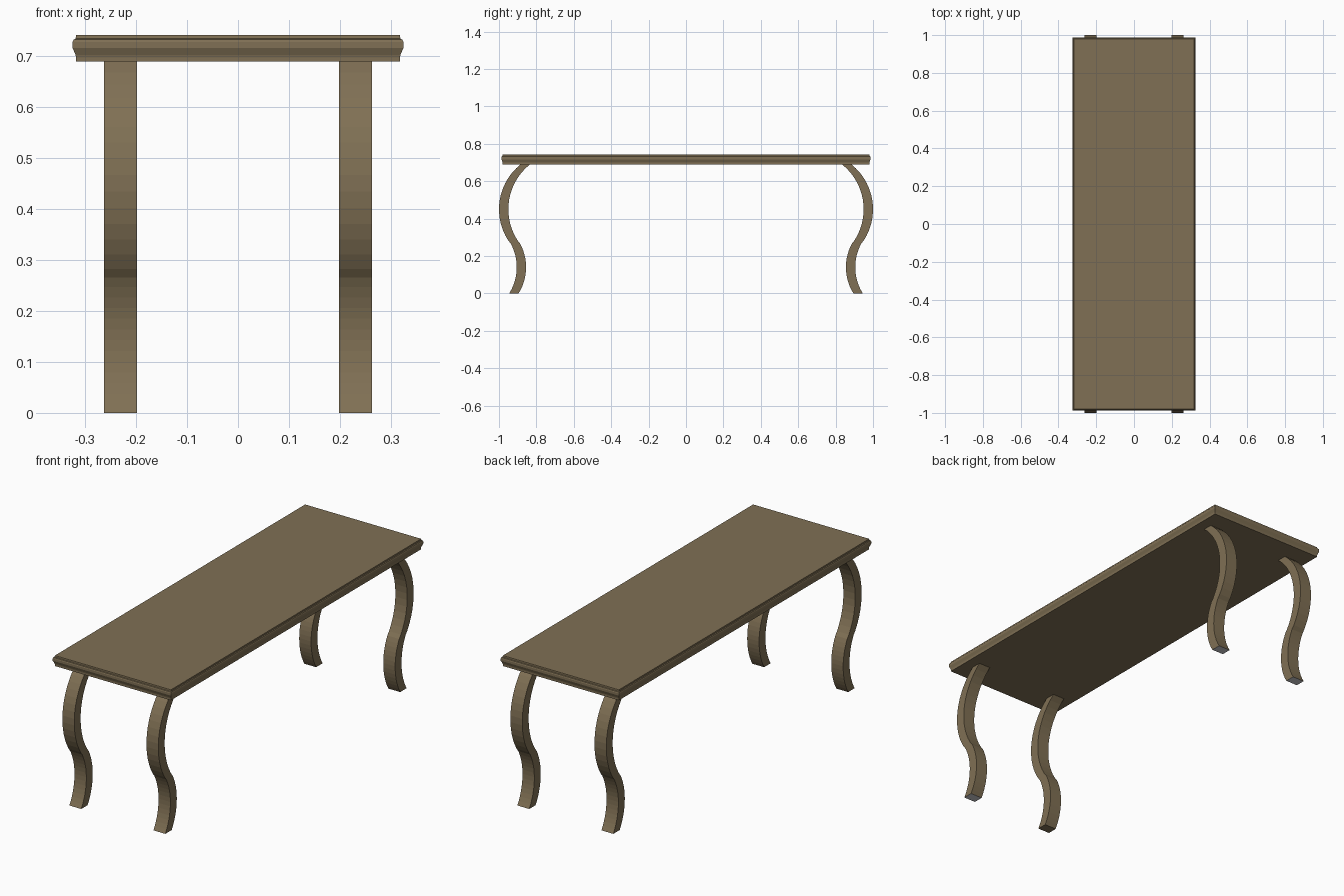
import bpy, bmesh, math

if "Cube" in bpy.data.objects:
    bpy.data.objects.remove(bpy.data.objects["Cube"])


def material(name, rgb):
    m = bpy.data.materials.new(name)
    m.diffuse_color = (*rgb, 1.0)
    m.use_nodes = True
    m.node_tree.nodes["Principled BSDF"].inputs["Base Color"].default_value = m.diffuse_color
    return m


wood = material("brown wood", (0.215, 0.162, 0.089))
pale = material("pale grey foot", (0.6, 0.6, 0.62))


def make_object(name, bm, mats):
    bmesh.ops.recalc_face_normals(bm, faces=bm.faces)
    mesh = bpy.data.meshes.new(name)
    bm.to_mesh(mesh)
    bm.free()
    for m in mats:
        mesh.materials.append(m)
    ob = bpy.data.objects.new(name, mesh)
    bpy.context.collection.objects.link(ob)
    return ob


def loft(bm, rings):
    """Skin a list of four-sided rings and close both ends."""
    rows = [[bm.verts.new(p) for p in ring] for ring in rings]
    for a, b in zip(rows, rows[1:]):
        for i in range(4):
            j = (i + 1) % 4
            bm.faces.new((a[i], a[j], b[j], b[i]))
    bm.faces.new(rows[0])
    bm.faces.new(rows[-1])


# Table top: rectangle stacked through a moulded edge profile (inset, height)
HALF_X, HALF_Y = 0.325, 0.987
edge = [(0.007, 0.690), (0.007, 0.698), (0.006, 0.703), (0.003, 0.710),
        (0.000, 0.717), (0.000, 0.728), (0.002, 0.733), (0.006, 0.735),
        (0.007, 0.742)]
bm = bmesh.new()
rings = []
for inset, z in edge:
    x, y = HALF_X - inset, HALF_Y - inset
    rings.append([(-x, -y, z), (x, -y, z), (x, y, z), (-x, y, z)])
loft(bm, rings)
make_object("table_top", bm, [wood])

# Leg centre curve: two tangent arcs forming an S (inner edge, y against z)
LEG_TOP, LEG_DEPTH = 0.69, 0.05
R_UP, C_UP = 0.306, (0.644, 0.45)
R_LOW, C_LOW = 0.265, (1.120, 0.14)
BEND = math.atan2(C_UP[1] - C_LOW[1], C_LOW[0] - C_UP[0])
STEPS = 14


def leg_curve():
    pts = []
    start = -math.asin(C_LOW[1] / R_LOW)
    for i in range(STEPS):
        a = start + (BEND - start) * i / STEPS
        pts.append((C_LOW[0] - R_LOW * math.cos(a), C_LOW[1] + R_LOW * math.sin(a)))
    end = math.asin((LEG_TOP - C_UP[1]) / R_UP)
    for i in range(STEPS + 1):
        a = -BEND + (end + BEND) * i / STEPS
        pts.append((C_UP[0] + R_UP * math.cos(a), C_UP[1] + R_UP * math.sin(a)))
    return pts


# Four curved legs, mirrored by sign
X_IN, X_OUT = 0.198, 0.263
for sy, end_name in ((-1, "front"), (1, "back")):
    for sx, side in ((-1, "left"), (1, "right")):
        bm = bmesh.new()
        rings = []
        for y, z in leg_curve():
            y0, y1 = sy * y, sy * (y + LEG_DEPTH)
            rings.append([(sx * X_IN, y0, z), (sx * X_OUT, y0, z),
                          (sx * X_OUT, y1, z), (sx * X_IN, y1, z)])
        loft(bm, rings)
        # Pale underside on every foot except the front left one
        if (sx, sy) != (-1, -1):
            for f in bm.faces:
                if f.calc_center_median().z < 0.001:
                    f.material_index = 1
        make_object(f"{end_name}_{side}_leg", bm, [wood, pale])
